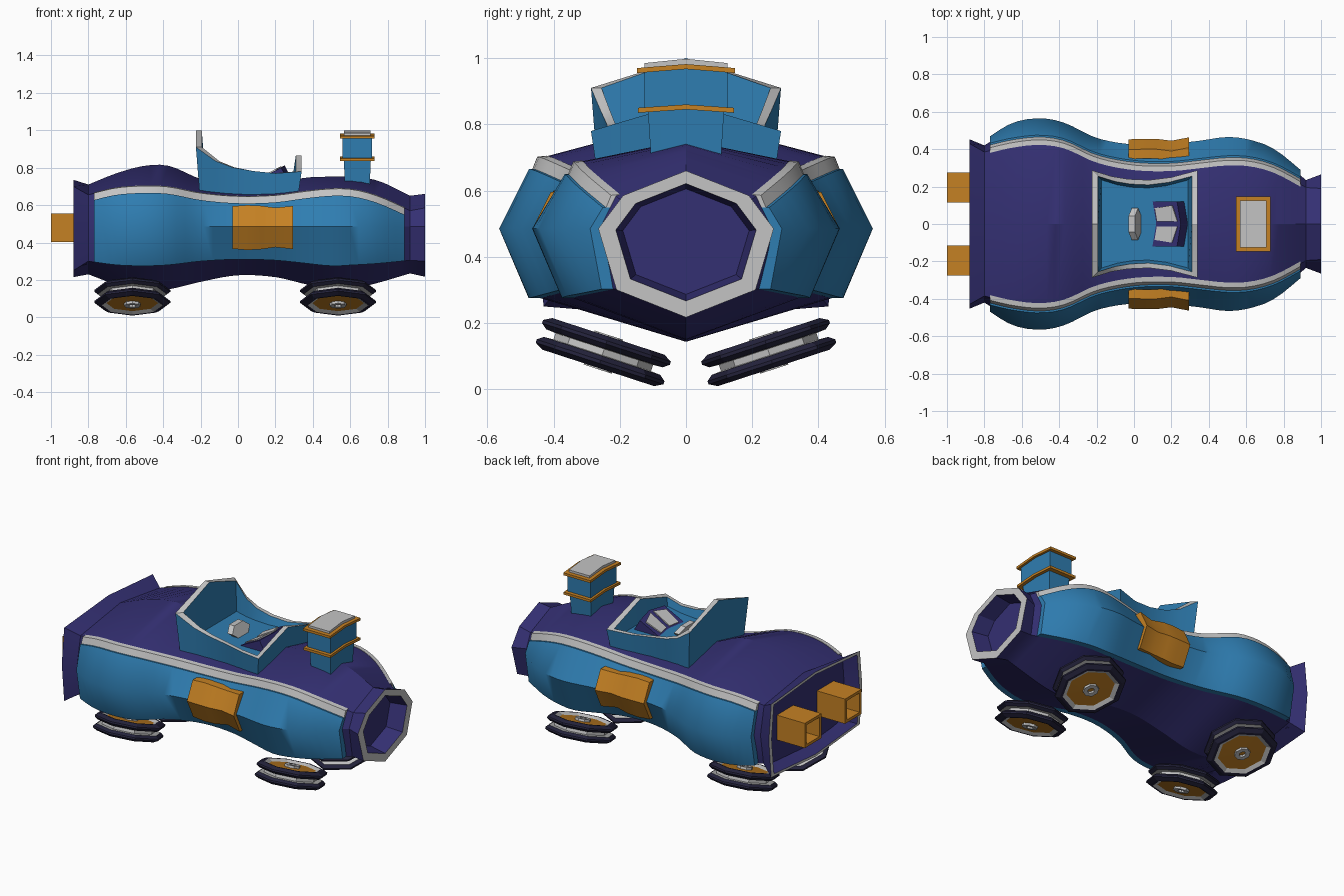
import bpy, bmesh, math
from mathutils import Vector

if "Cube" in bpy.data.objects:
    bpy.data.objects.remove(bpy.data.objects["Cube"])

def mat(name, r, g, b):
    m = bpy.data.materials.new(name)
    m.diffuse_color = (r, g, b, 1)
    m.use_nodes = True
    m.node_tree.nodes["Principled BSDF"].inputs["Base Color"].default_value = m.diffuse_color
    return m

PURPLE = mat("deep purple", .034, .029, .17)
BLUE = mat("sky blue", .028, .205, .44)
ORANGE = mat("amber", .56, .22, .017)
GREY = mat("light grey", .55, .55, .55)
TYRE = mat("dark tyre", .018, .017, .046)

def loft(name, rings, mats, pick=None, angle=30, caps=True):
    """Skin closed rings of equal length; pick(i) gives the material slot of band i."""
    n = len(rings[0])
    verts = [tuple(p) for r in rings for p in r]
    faces, slots = [], []
    for i in range(len(rings) - 1):
        for j in range(n):
            k = (j + 1) % n
            faces.append((i*n + j, i*n + k, (i+1)*n + k, (i+1)*n + j))
            slots.append(pick(i) if pick else 0)
    if caps:
        faces += [tuple(range(n)), tuple(range((len(rings)-1)*n, len(rings)*n))]
        slots += [pick(0) if pick else 0, pick(len(rings) - 2) if pick else 0]
    me = bpy.data.meshes.new(name)
    me.from_pydata(verts, [], faces)
    for m in mats:
        me.materials.append(m)
    for p, s in zip(me.polygons, slots):
        p.material_index = s
    bm = bmesh.new()
    bm.from_mesh(me)
    bmesh.ops.recalc_face_normals(bm, faces=bm.faces)
    bm.to_mesh(me)
    bm.free()
    for p in me.polygons:
        p.use_smooth = True
    me.set_sharp_from_angle(angle=math.radians(angle))
    ob = bpy.data.objects.new(name, me)
    bpy.context.collection.objects.link(ob)
    return ob

# Hull stations: x, top z, shoulder y z, middle y, lower y z, bottom z
KEYS = [
    (-.80, .71, .385, .655, .42, .39, .30, .23),
    (-.65, .77, .42, .69, .51, .43, .28, .175),
    (-.50, .81, .435, .70, .535, .44, .275, .145),
    (-.37, .81, .415, .695, .51, .42, .28, .15),
    (-.20, .74, .34, .662, .43, .345, .30, .19),
    (0, .70, .30, .645, .395, .30, .31, .225),
    (.20, .705, .295, .65, .40, .30, .305, .215),
    (.35, .745, .31, .67, .415, .32, .29, .18),
    (.50, .752, .325, .685, .435, .34, .275, .15),
    (.62, .75, .32, .68, .42, .33, .28, .155),
    (.75, .73, .285, .645, .37, .29, .288, .185),
    (.92, .65, .195, .57, .235, .205, .305, .235),
]

def hull(x):
    """Smooth interpolation of the stations."""
    i = max(k for k in range(len(KEYS) - 1) if KEYS[k][0] <= x or k == 0)
    a, b = KEYS[i], KEYS[i + 1]
    p, q = KEYS[max(i - 1, 0)], KEYS[min(i + 2, len(KEYS) - 1)]
    h = b[0] - a[0]
    t = (x - a[0]) / h
    out = []
    for c in range(1, 8):
        m0 = (b[c] - p[c]) / (b[0] - p[0]) * h
        m1 = (q[c] - a[c]) / (q[0] - a[0]) * h
        out.append((2*t**3 - 3*t*t + 1)*a[c] + (t**3 - 2*t*t + t)*m0
                   + (3*t*t - 2*t**3)*b[c] + (t**3 - t*t)*m1)
    return out

def octagon(x, v, s=1.0):
    T, sy, sz, my, ly, lz, B = v
    half = [(0, T), (sy, sz), (my, .485), (ly, lz), (0, B)]
    pts = half + [(-y, z) for y, z in half[3:0:-1]]
    return [(x, y*s, .465 + (z - .465)*s) for y, z in pts]

def span(a, b, n):
    return [a + (b - a)*i/n for i in range(n + 1)]

# Hull with flared, recessed ends and grey rims
REAR = (.735, .43, .70, .453, .43, .25, .215)
NOSE = (.66, .19, .585, .265, .21, .30, .217)
rings = [octagon(-.81, REAR, .84), octagon(-.88, REAR, .94), octagon(-.88, REAR)]
rings += [octagon(x, hull(x)) for x in span(-.80, .92, 36)]
rings += [octagon(1, NOSE), octagon(1, NOSE, .8), octagon(.90, NOSE, .72)]
last = len(rings) - 2
loft("hull", rings, [PURPLE, GREY], lambda i: 1 if i in (1, last - 1) else 0)

for s, side in ((1, "left"), (-1, "right")):
    # Bulging side panel and the pale trim along its top edge
    panel, trim, plate = [], [], []
    for x in span(-.77, .89, 34):
        T, sy, sz, my, ly, lz, B = hull(x)
        panel.append([(x, s*y, z) for y, z in (
            (sy - .02, sz - .035), (sy + .04, sz - .035), (my + .03, .485),
            (ly + .035, lz), (ly - .02, lz))])
        trim.append([(x, s*y, z) for y, z in (
            (sy - .012, sz + .005), (sy + .015, sz + .002), (sy + .03, sz - .035), (sy - .01, sz - .038))])
    loft(side + "_panel", panel, [BLUE], angle=50)
    loft(side + "_trim", trim, [GREY])
    # Amber plate on the panel waist
    for x, off, h in ((-.03, .025, .95), (.05, .032, 1), (.12, .03, .97), (.2, .015, .88), (.295, .025, .96)):
        T, sy, sz, my, ly, lz, B = hull(x)
        m = my + .03 + off
        top = (m - .055, .485 + .115*h)
        low = (m - .06, .485 - .125*h)
        plate.append([(x, s*y, z) for y, z in (
            (top[0] - .05, top[1]), top, (m, .485), low, (low[0] - .05, low[1]))])
    loft(side + "_plate", plate, [ORANGE])

    # Square exhaust pipe
    def square(x, r):
        return [(x, s*.195 + a*r, .48 + b*r*.95) for a, b in ((-1, -1), (1, -1), (1, 1), (-1, 1))]
    loft(side + "_exhaust", [square(-.76, .08), square(-1, .08), square(-1, .062), square(-.84, .062)], [ORANGE])

    # Tilted double-tyre wheels: (radius, height, colour of the band that follows)
    prof = [(.002, .04, 1), (.02, .04, 0), (.02, .054, 0), (.045, .054, 0), (.045, .04, 1),
            (.138, .038, 0), (.162, .05, 2), (.178, .05, 2), (.203, .036, 2), (.203, .026, 2),
            (.185, .012, 0), (.155, .01, 0)]
    full = prof + [(r, -h, 0) for r, h, c in prof[::-1]]
    cols = [c for r, h, c in prof]
    cols = cols + cols[-2::-1]
    axis = Vector((0, s*.31, -.95)).normalized()
    u = Vector((1, 0, 0))
    w = axis.cross(u)
    for cx, end in ((-.565, "rear"), (.535, "front")):
        c = Vector((cx, s*.25, .112))
        rings = [[c + axis*h + (u*math.cos(a) + w*math.sin(a))*r
                  for a in [math.pi/4*k for k in range(8)]] for r, h, _ in full]
        loft(f"{end}_{side}_wheel", rings, [GREY, ORANGE, TYRE], lambda i: cols[i], angle=20)

# Open cockpit tub: rim path from back centre to front centre, then mirrored
half = [(-.225, 0, 1.0), (-.225, .287, .91), (-.12, .255, .835), (-.03, .24, .802), (.08, .235, .782),
        (.2, .25, .77), (.34, .287, .78), (.34, 0, .865)]
rim = half + [(x, -y, z) for x, y, z in half[-2:0:-1]]

def shrink(k, z=None):
    return [(.06 + (x - .06)*k, y*k, h if z is None else z) for x, y, h in rim]

loft("cockpit", [shrink(.92, .62), rim, shrink(.89), shrink(.82, .735)], [BLUE, GREY],
     lambda i: 1 if i == 1 else 0)

# Dashboard wedge with two pale gauges
dash = [[(.10 + d, y, .73), (.24 + d, y, .80 + e), (.28 + d, y, .73)]
        for y, d, e in ((-.12, -.01, 0), (0, .01, .012), (.12, -.01, 0))]
loft("dashboard", dash, [PURPLE])
for s, side in ((1, "left"), (-1, "right")):
    def on_slope(t, y, lift):
        d = .01 - .02*y/.12
        return (.10 + d + .14*t - lift*.5, s*y, .73 + t*(.082 - .012*y/.12) + lift)
    quad = [(.12, .014), (.9, .014), (.8, .10), (.12, .085)]
    loft(side + "_gauge", [[on_slope(t, y, k) for t, y in quad] for k in (-.001, .006)], [GREY])

# Small six-sided steering wheel
ring = [(math.cos(k*math.pi/3), math.sin(k*math.pi/3)) for k in range(6)]
loft("steering_wheel", [[(dx - .02*b, .085*a, .765 + .04*b) for a, b in ring] for dx in (-.012, .022)], [GREY])

# Stack with arched bands and cap
def arched_box(name, hx, hy, z0, z1, arch, m, taper=1.0):
    rings = []
    for z, k in ((z0, taper), (z1, 1)):
        rings.append([(.638 + a*hx*k, b*hy*k, z + (arch if b == 0 else 0))
                      for a, b in ((-1, -1), (-1, 0), (-1, 1), (1, 1), (1, 0), (1, -1))])
    loft(name, rings, [m], angle=20)

arched_box("stack_base", .072, .115, .70, .84, .01, BLUE, .92)
arched_box("stack_lower_band", .092, .145, .835, .85, .01, ORANGE)
arched_box("stack_upper", .078, .125, .84, .96, .01, BLUE)
arched_box("stack_upper_band", .092, .148, .955, .97, .012, ORANGE)
arched_box("stack_cap", .07, .125, .965, .985, .013, GREY)
